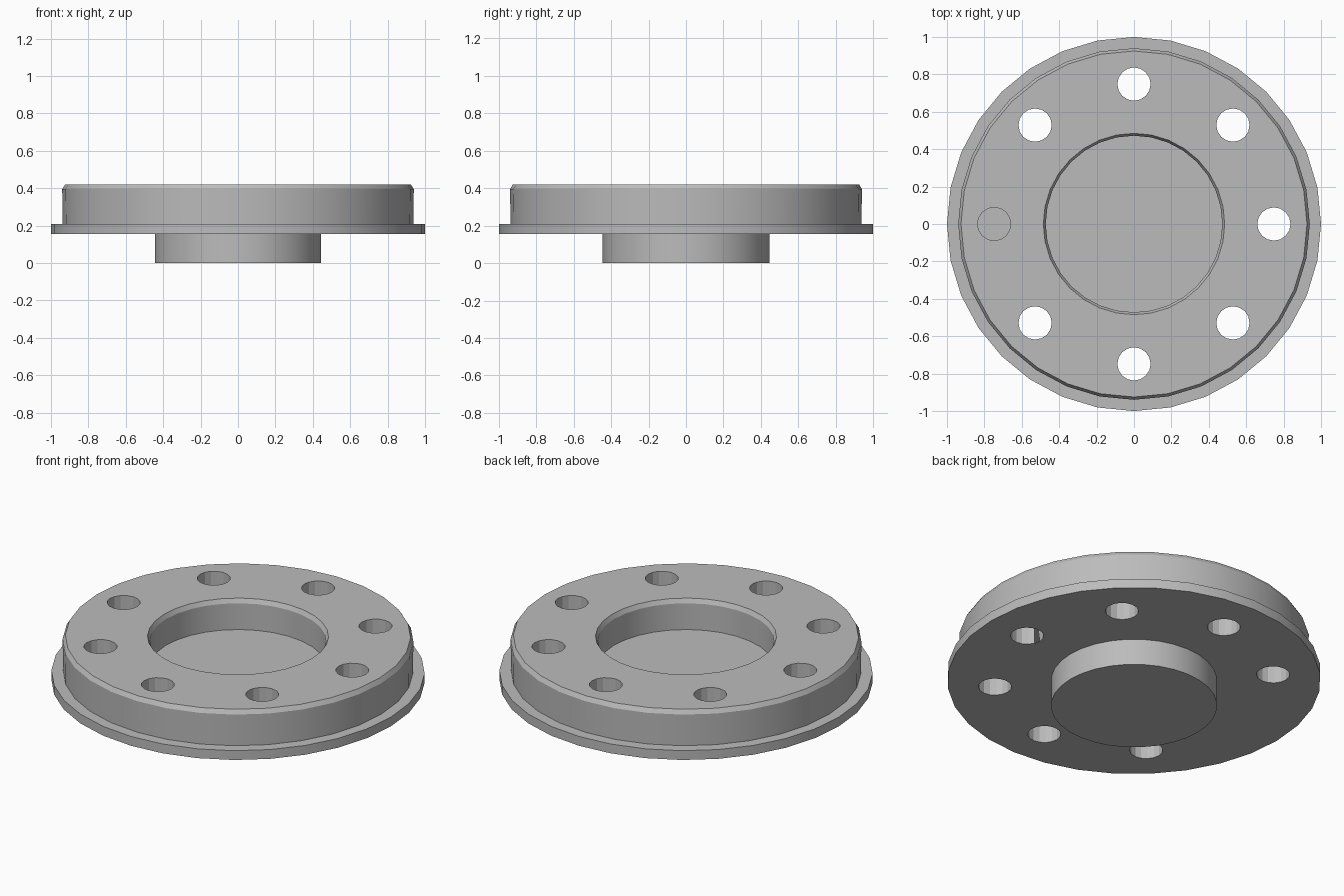
import bpy
import bmesh
from math import cos, sin, pi, radians

cube = bpy.data.objects.get("Cube")
if cube:
    bpy.data.objects.remove(cube)

SEGMENTS = 32
HOLES = 8
TOP, LEDGE, UNDERSIDE = 0.42, 0.21, 0.155

grey = bpy.data.materials.new("plain grey")
grey.use_nodes = True
colour = (0.5, 0.5, 0.5, 1)
grey.diffuse_color = colour
grey.node_tree.nodes["Principled BSDF"].inputs["Base Color"].default_value = colour


def lathe(name, profile, segments, centre=(0, 0)):
    """Closed solid turned about z; the profile's ends are capped."""
    bm = bmesh.new()
    rings = [[bm.verts.new((centre[0] + r * cos(2 * pi * i / segments),
                            centre[1] + r * sin(2 * pi * i / segments), z))
              for i in range(segments)] for r, z in profile]
    for low, high in zip(rings, rings[1:]):
        for i in range(segments):
            j = (i + 1) % segments
            bm.faces.new((low[i], low[j], high[j], high[i]))
    bm.faces.new(rings[0])
    bm.faces.new(rings[-1])
    bmesh.ops.recalc_face_normals(bm, faces=bm.faces)
    mesh = bpy.data.meshes.new(name)
    bm.to_mesh(mesh)
    bm.free()
    mesh.materials.append(grey)
    obj = bpy.data.objects.new(name, mesh)
    bpy.context.collection.objects.link(obj)
    return obj


# Boss, flange, bevelled body and central recess in one turned profile
disc = lathe("flanged_disc", [
    (0.445, 0), (0.445, UNDERSIDE),
    (1, UNDERSIDE), (1, LEDGE),
    (0.937, LEDGE), (0.94, 0.395), (0.925, TOP),
    (0.485, TOP), (0.472, 0.395), (0.472, 0.24),
], SEGMENTS)

# Bolt holes: all run through except the blind one on the -x side
cutters = []
for k in range(HOLES):
    a = 2 * pi * k / HOLES
    floor = LEDGE if k == HOLES // 2 else 0.05
    cutter = lathe("hole_cutter", [(0.089, floor), (0.089, 0.5)], 16,
                   (0.748 * cos(a), 0.748 * sin(a)))
    cut = disc.modifiers.new("bolt_hole", "BOOLEAN")
    cut.operation = "DIFFERENCE"
    cut.solver = "EXACT"
    cut.object = cutter
    cutter.hide_render = True
    cutters.append(cutter)

# Bake the holes in and drop the cutters
bpy.ops.object.select_all(action="DESELECT")
disc.select_set(True)
bpy.context.view_layer.objects.active = disc
for cut in list(disc.modifiers):
    bpy.ops.object.modifier_apply(modifier=cut.name)
for cutter in cutters:
    bpy.data.objects.remove(cutter)

# Smooth turned walls, crisp edges and faceted holes
bpy.ops.object.shade_smooth_by_angle(angle=radians(20))
